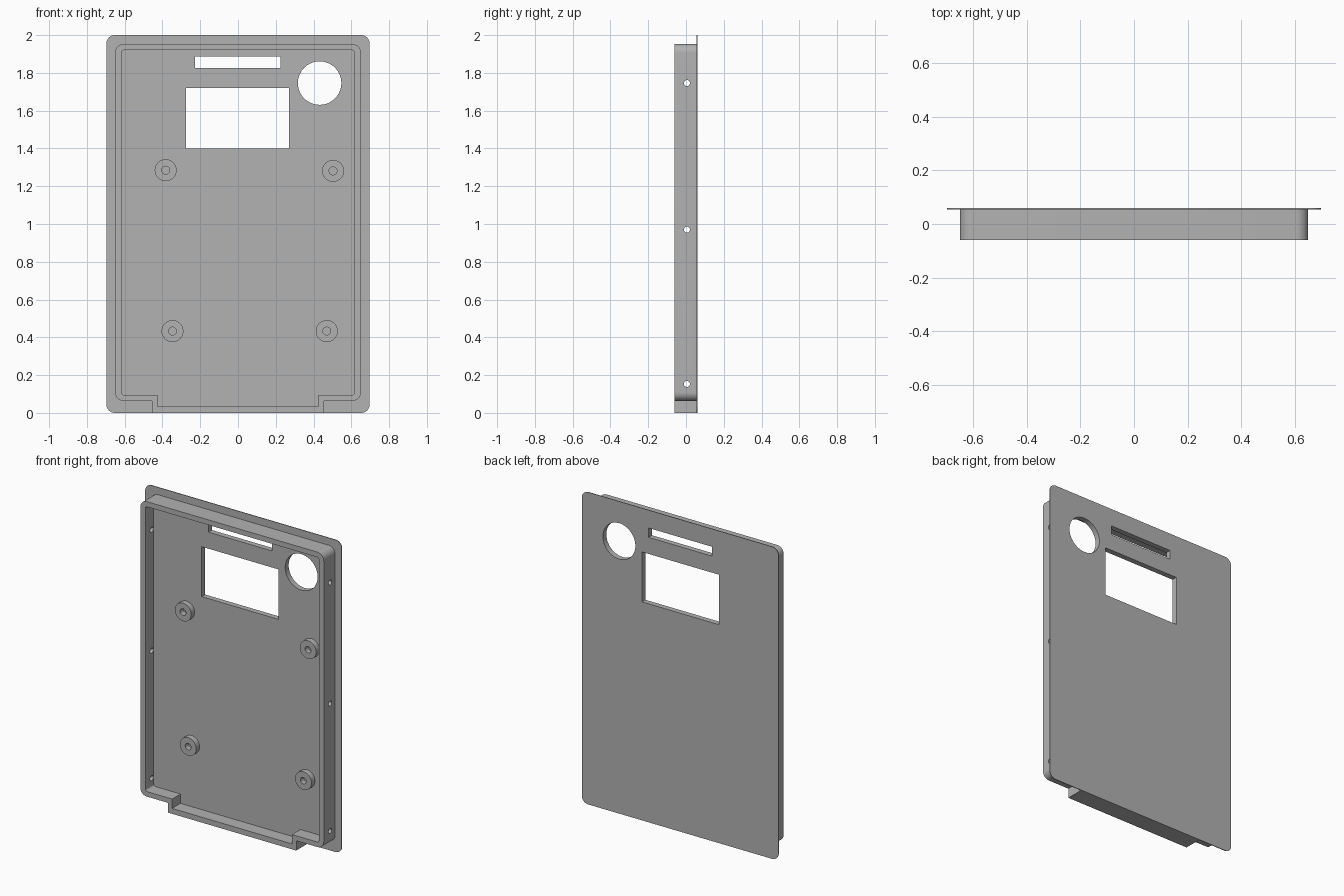
import bpy
import bmesh
import math
from mathutils import Vector, Matrix

if "Cube" in bpy.data.objects:
    bpy.data.objects.remove(bpy.data.objects["Cube"], do_unlink=True)

grey = bpy.data.materials.new("mid_grey")
grey.use_nodes = True
grey.diffuse_color = (0.448, 0.448, 0.448, 1)
grey.node_tree.nodes["Principled BSDF"].inputs["Base Color"].default_value = grey.diffuse_color


def add_object(name, bm):
    bmesh.ops.recalc_face_normals(bm, faces=bm.faces)
    mesh = bpy.data.meshes.new(name)
    bm.to_mesh(mesh)
    bm.free()
    mesh.materials.append(grey)
    obj = bpy.data.objects.new(name, mesh)
    bpy.context.collection.objects.link(obj)
    return obj


def fillet(corners, steps=10):
    """Round the square corners (x, z, radius) of an outline."""
    path = []
    for i, (x, z, r) in enumerate(corners):
        p = Vector((x, z))
        if r == 0:
            path.append(p)
            continue
        a = (Vector(corners[i - 1][:2]) - p).normalized()
        b = (Vector(corners[(i + 1) % len(corners)][:2]) - p).normalized()
        for k in range(steps + 1):
            t = math.pi / 2 * k / steps
            path.append(p + r * (a + b) - r * (b * math.cos(t) + a * math.sin(t)))
    return path


def prism(name, corners, y0, y1):
    bm = bmesh.new()
    face = bm.faces.new([bm.verts.new((p.x, y0, p.y)) for p in fillet(corners)])
    moved = bmesh.ops.extrude_face_region(bm, geom=[face])["geom"]
    verts = [v for v in moved if isinstance(v, bmesh.types.BMVert)]
    bmesh.ops.translate(bm, verts=verts, vec=(0, y1 - y0, 0))
    return add_object(name, bm)


def rect(x0, x1, z0, z1, r=0):
    return [(x0, z0, r), (x1, z0, r), (x1, z1, r), (x0, z1, r)]


def tray_outline(half, bottom, top, r, tab_half, tab_bottom):
    """Rounded rectangle with a wide square tab at its lower edge."""
    right = [(tab_half, tab_bottom, 0), (tab_half, bottom, 0),
             (half, bottom, r), (half, top, r)]
    return right + [(-x, z, c) for x, z, c in reversed(right)]


def cylinder(name, centre, radius, length, axis="Y", segments=48):
    bm = bmesh.new()
    turn = Matrix.Rotation(math.pi / 2, 4, "X" if axis == "Y" else "Y")
    bmesh.ops.create_cone(bm, cap_ends=True, segments=segments, radius1=radius,
                          radius2=radius, depth=length,
                          matrix=Matrix.Translation(centre) @ turn)
    return add_object(name, bm)


def combine(target, tool, operation):
    tool.hide_render = True
    mod = target.modifiers.new(tool.name, "BOOLEAN")
    mod.operation = operation
    mod.solver = "EXACT"
    mod.object = tool
    bpy.context.view_layer.objects.active = target
    bpy.ops.object.modifier_apply(modifier=mod.name)
    bpy.data.objects.remove(tool, do_unlink=True)


BACK, FRONT, FLOOR = 0.06, -0.06, 0.025

# Tray body joined to the thin back flange
case = prism("panel_case", tray_outline(0.65, 0.063, 1.953, 0.045, 0.455, 0.0005),
             FRONT, BACK - 0.002)
combine(case, prism("flange", rect(-0.697, 0.697, 0, 2, 0.045), BACK - 0.005, BACK), "UNION")

# Hollow interior
combine(case, prism("pocket", tray_outline(0.615, 0.095, 1.92, 0.012, 0.425, 0.035),
                    FRONT - 0.1, FLOOR), "DIFFERENCE")

# Display window, slot and round opening
combine(case, prism("window", rect(-0.275, 0.27, 1.4, 1.72), -0.04, 0.2), "DIFFERENCE")
combine(case, prism("slot", rect(-0.228, 0.224, 1.826, 1.886), -0.04, 0.2), "DIFFERENCE")
combine(case, cylinder("round_opening", (0.432, 0.08, 1.746), 0.115, 0.24, segments=64),
        "DIFFERENCE")

# Screw holes through both side walls
for z in (0.153, 0.97, 1.746):
    combine(case, cylinder("side_hole", (0, 0.005, z), 0.016, 1.6, "X", 24), "DIFFERENCE")

# Mounting bosses with blind holes
for x, z in ((-0.383, 1.285), (0.503, 1.281), (-0.347, 0.433), (0.47, 0.433)):
    boss = cylinder("mounting_boss", (x, FLOOR - 0.0125, z), 0.058, 0.045)
    combine(boss, cylinder("boss_hole", (x, FLOOR - 0.03, z), 0.021, 0.06, segments=24),
            "DIFFERENCE")
    combine(case, cylinder("floor_hole", (x, FLOOR - 0.03, z), 0.021, 0.06, segments=24),
            "DIFFERENCE")
    combine(case, boss, "UNION")

bpy.ops.object.select_all(action="DESELECT")
case.select_set(True)
bpy.context.view_layer.objects.active = case
bpy.ops.object.shade_smooth_by_angle(angle=math.radians(30))
